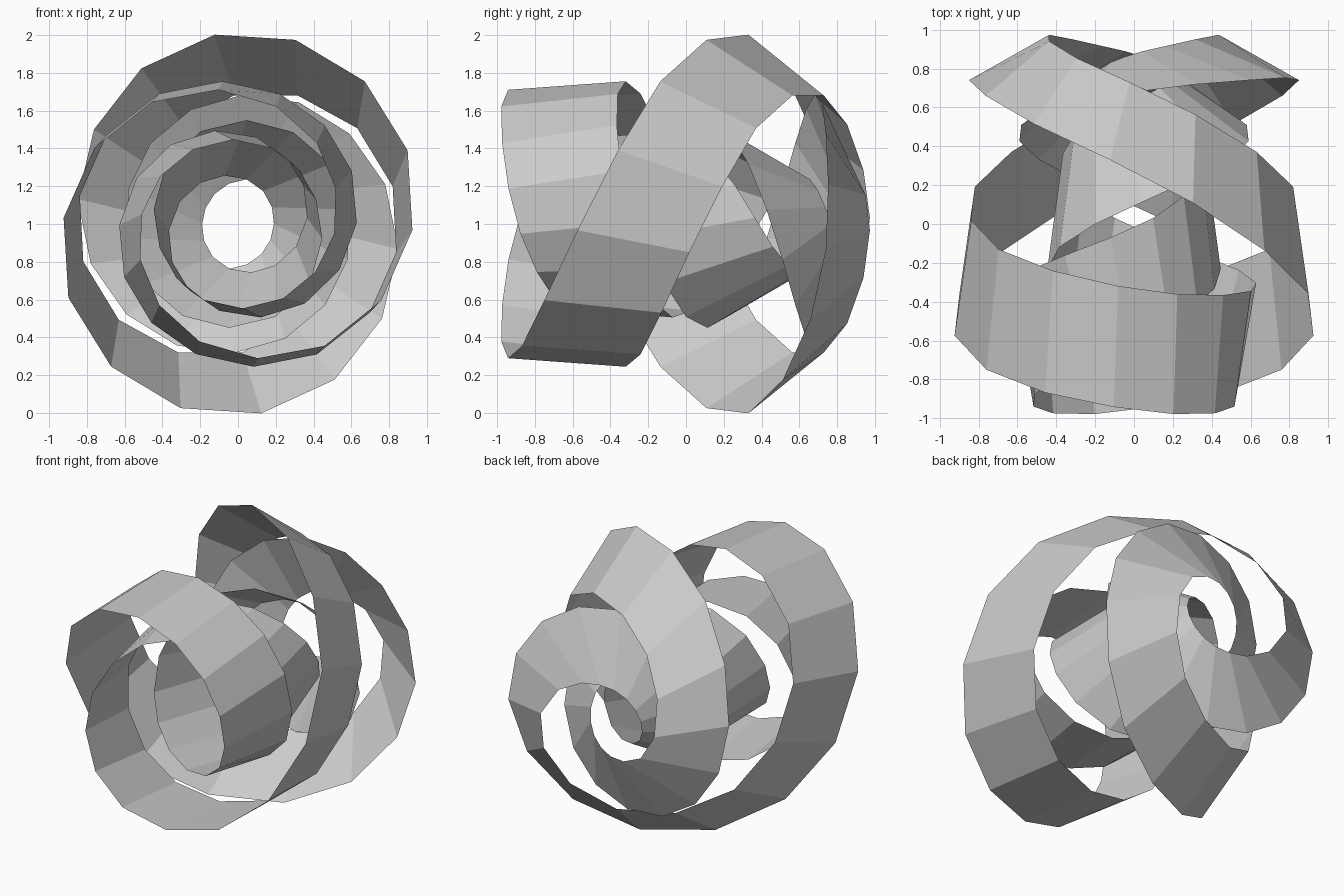
import bpy, math

if "Cube" in bpy.data.objects:
    bpy.data.objects.remove(bpy.data.objects["Cube"])

HALF = 35     # rungs in half of the band; the other half is the same turned 180 degrees
STRIDE = 2.5  # rungs between edge keys

# Edge keys: (radius from y axis, angle in degrees, y)
OUTER = [(1.01, 97, .33), (.998, 36, -.25), (.86, -28, -.75), (.685, -95, -.965),
         (.55, -160, -.94), (.47, -225, -.745), (.44, -294, -.50), (.44, -356, -.285),
         (.53, -428, 0), (.575, -494, .28), (.61, -558, .51), (.67, -620, .66),
         (.76, -681, .74), (.885, -741, .71)]
INNER = [(.68, 92, .73), (.83, 26, .28), (.84, -34, -.13), (.74, -96, -.345),
         (.665, -155, -.345), (.57, -217, -.20), (.47, -282, .03), (.385, -342, .315),
         (.295, -408, .54), (.23, -474, .68), (.19, -540, .77), (.21, -605, .845),
         (.28, -665, .915), (.48, -739, .965)]


def key(keys, i):
    # Each half of the band winds 2.5 turns about the y axis
    n = len(keys)
    r, a, y = keys[i % n]
    return r, a - 900 * (i // n), y


def edge_point(keys, t):
    # Catmull-Rom between the keys, then cylindrical to world space
    i = int(t // STRIDE)
    f = t / STRIDE - i
    ps = [key(keys, i + k) for k in (-1, 0, 1, 2)]
    r, a, y = (
        0.5 * (2 * q + (s - p) * f + (2 * p - 5 * q + 4 * s - u) * f * f
               + (3 * q - p - 3 * s + u) * f ** 3)
        for p, q, s, u in zip(*ps))
    a = math.radians(a)
    return r * math.cos(a), y, 1 + r * math.sin(a)


# One closed, flat-faced knotted ribbon: five turns about the y axis
verts = []
for t in range(2 * HALF):
    verts += [edge_point(OUTER, t), edge_point(INNER, t)]
n = len(verts)
faces = [(2 * t, 2 * t + 1, (2 * t + 3) % n, (2 * t + 2) % n) for t in range(2 * HALF)]
mesh = bpy.data.meshes.new("knotted_ribbon")
mesh.from_pydata(verts, [], faces)
mesh.update()
obj = bpy.data.objects.new("knotted_ribbon", mesh)
bpy.context.collection.objects.link(obj)
